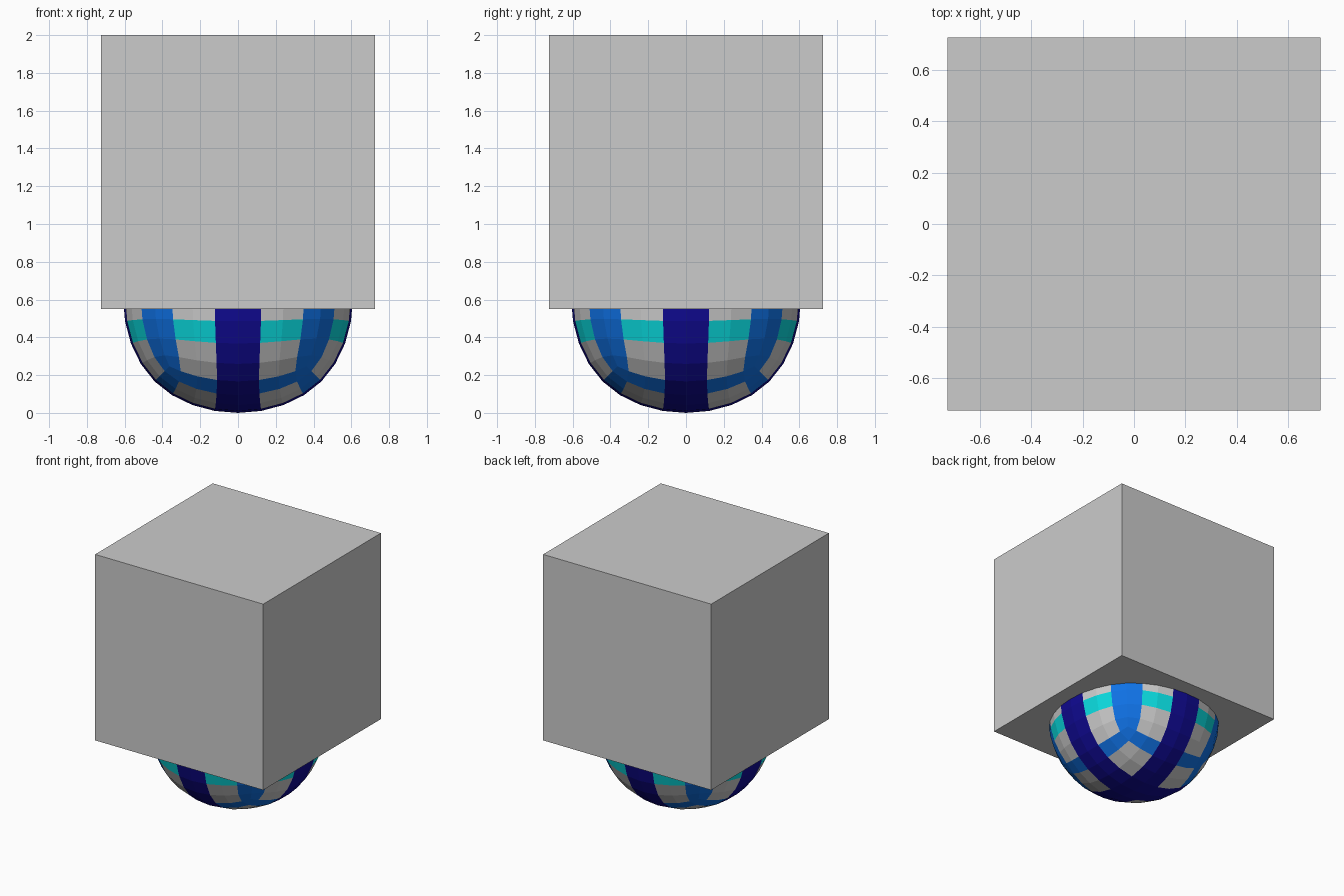
import bpy

if "Cube" in bpy.data.objects:
    bpy.data.objects.remove(bpy.data.objects["Cube"])

HALF = 0.725          # half the side of the block; the ball is a smoothed copy of it
BALL_Z = 0.8395 * HALF  # puts the ball's lowest point on the floor


def material(name, rgb):
    m = bpy.data.materials.new(name)
    m.diffuse_color = (*rgb, 1)
    m.use_nodes = True
    m.node_tree.nodes["Principled BSDF"].inputs["Base Color"].default_value = m.diffuse_color
    return m


def cube(name, z):
    bpy.ops.mesh.primitive_cube_add(size=2 * HALF, location=(0, 0, z))
    ob = bpy.context.object
    ob.name = name
    return ob


# Plain block on top
cube("block", 2 - HALF)

# Ball: cube rounded by subdivision, flat faces
ball = cube("striped_ball", BALL_Z)
sub = ball.modifiers.new("round", "SUBSURF")
sub.levels = sub.render_levels = 3
bpy.ops.object.modifier_apply(modifier="round")

# Slot 0 stays plain grey
ball.data.materials.clear()
ball.data.materials.append(None)
for name, rgb in (("dark_blue", (0.005, 0.003, 0.29)),
                  ("mid_blue", (0.005, 0.17, 0.8)),
                  ("cyan", (0.003, 0.72, 0.75))):
    ball.data.materials.append(material(name, rgb))


def stripe(c):
    x, y, z = (abs(v) for v in c)
    small, big = min(x, y), max(x, y)
    if small < 0.11:                      # cross stripes over the poles
        return 1
    on_cap = z > big
    border = big / z if on_cap else small / big
    if border > 0.74:                     # bands along the rounded cube edges
        return 2
    if not on_cap and 0.11 < z < 0.215:   # rings beside the equator
        return 3
    return 0


for p in ball.data.polygons:
    p.use_smooth = False
    p.material_index = stripe(p.center)
